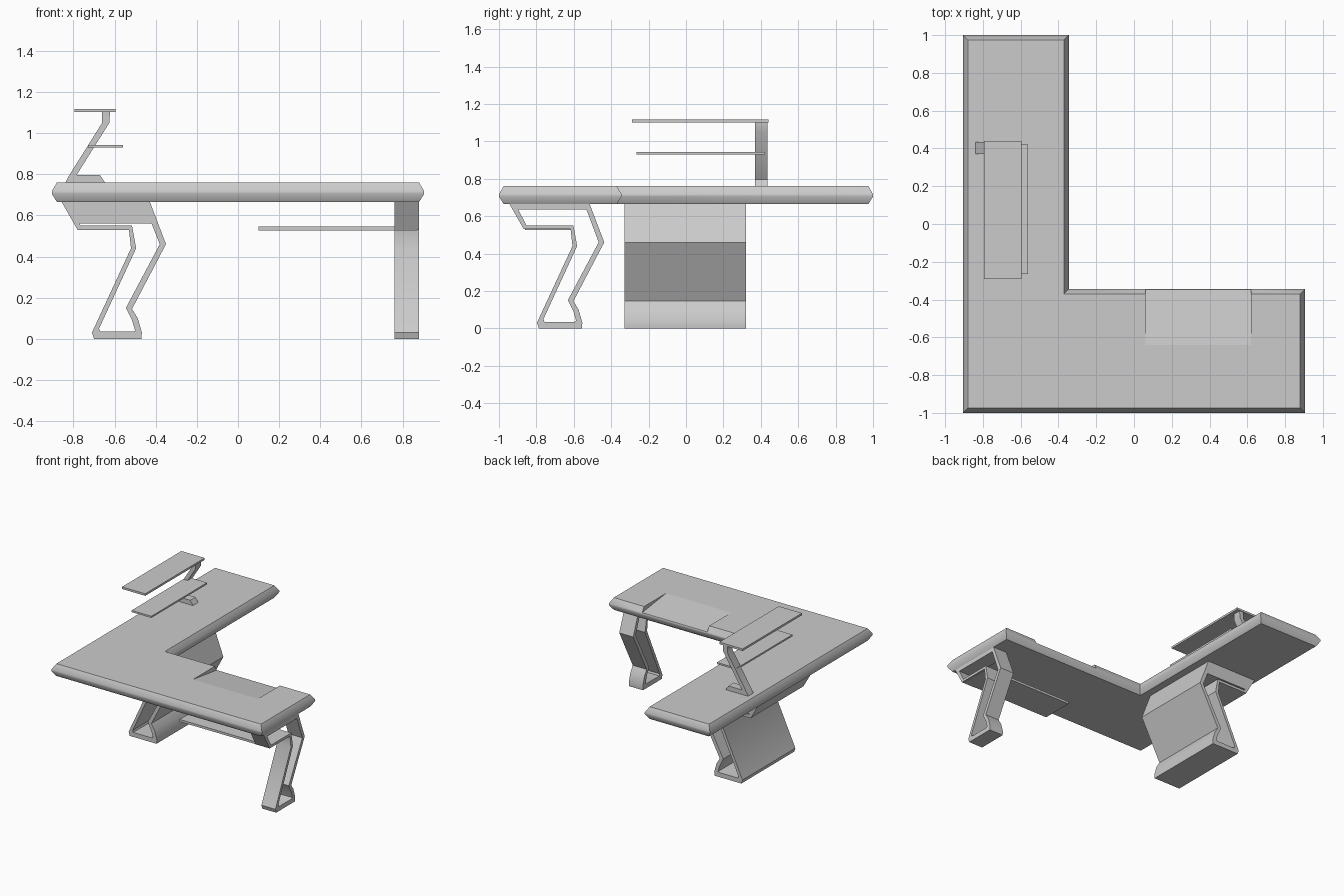
import bpy, bmesh, math

old = bpy.data.objects.get("Cube")
if old:
    bpy.data.objects.remove(old)

grey = bpy.data.materials.new("light_grey")
grey.use_nodes = True
grey.diffuse_color = (0.6, 0.6, 0.6, 1)
grey.node_tree.nodes["Principled BSDF"].inputs["Base Color"].default_value = (0.6, 0.6, 0.6, 1)


def make(name, verts, faces, angle=35):
    mesh = bpy.data.meshes.new(name)
    mesh.from_pydata(verts, [], faces)
    bm = bmesh.new()
    bm.from_mesh(mesh)
    bmesh.ops.recalc_face_normals(bm, faces=bm.faces)
    bm.to_mesh(mesh)
    bm.free()
    mesh.materials.append(grey)
    obj = bpy.data.objects.new(name, mesh)
    bpy.context.collection.objects.link(obj)
    smooth(obj, angle)
    return obj


def smooth(obj, angle):
    bpy.ops.object.select_all(action='DESELECT')
    obj.select_set(True)
    bpy.context.view_layer.objects.active = obj
    bpy.ops.object.shade_smooth_by_angle(angle=math.radians(angle))


def prism(name, profile, lo, hi, place):
    """Extrude a closed 2D profile between two depths."""
    n = len(profile)
    verts = [place(u, d, z) for d in (lo, hi) for u, z in profile]
    faces = [(i, (i + 1) % n, n + (i + 1) % n, n + i) for i in range(n)]
    faces += [tuple(range(n)), tuple(range(n, 2 * n))]
    return make(name, verts, faces)


def frame(name, outer, inner, lo, hi, place):
    """Extrude a closed loop with a matching opening between two depths."""
    n = len(outer)
    verts = [place(u, d, z) for d in (lo, hi) for ring in (outer, inner) for u, z in ring]
    faces = []
    for i in range(n):
        j = (i + 1) % n
        for a, b in ((0, n), (2 * n, 3 * n), (0, 2 * n), (n, 3 * n)):
            faces.append((a + i, a + j, b + j, b + i))
    return make(name, verts, faces)


def slab(name, x, y, z):
    return prism(name, [(x[0], z[0]), (x[1], z[0]), (x[1], z[1]), (x[0], z[1])],
                 y[0], y[1], along_y)


def along_y(u, d, z):
    return (u, d, z)


def along_x(u, d, z):
    return (d, u - 0.087, z)


# L-shaped desktop with a pointed edge
def outline(inset, z):
    a, b, c = 0.905 - inset, 1 - inset, 0.345 + inset
    return [(-a, -b, z), (a, -b, z), (a, -c, z), (-c, -c, z), (-c, b, z), (-a, b, z)]


rings = [outline(0.025, 0.665), outline(0, 0.705), outline(0, 0.718), outline(0.025, 0.76)]
faces = [(6 * k + i, 6 * k + (i + 1) % 6, 6 * k + 6 + (i + 1) % 6, 6 * k + 6 + i)
         for k in range(3) for i in range(6)]
for k in (0, 18):
    faces += [(k, k + 1, k + 2, k + 3), (k, k + 3, k + 4, k + 5)]
desktop = make("desktop", [v for r in rings for v in r], faces)

# Sloped recess at the back edge of the short arm
cutter = prism("recess_cutter", [(-0.64, 0.76), (-0.30, 0.715), (-0.30, 0.85), (-0.64, 0.85)],
               0.06, 0.62, lambda u, d, z: (d, u, z))
cutter.hide_render = True
cut = desktop.modifiers.new("recess", 'BOOLEAN')
cut.object = cutter
cut.operation = 'DIFFERENCE'
cut.solver = 'EXACT'
bpy.context.view_layer.objects.active = desktop
bpy.ops.object.modifier_apply(modifier=cut.name)
bpy.data.objects.remove(cutter)
smooth(desktop, 58)

# Bent loop legs: a wide one under the long arm, a narrow one under the short arm
outer = [(-0.86, 0.67), (-0.78, 0.53), (-0.53, 0.53), (-0.52, 0.44), (-0.71, 0.03), (-0.70, 0),
         (-0.47, 0), (-0.467, 0.03), (-0.487, 0.1), (-0.515, 0.145), (-0.35, 0.46), (-0.43, 0.67)]
inner = [(-0.765, 0.55), (-0.515, 0.55), (-0.495, 0.44), (-0.675, 0.05), (-0.67, 0.035),
         (-0.51, 0.035), (-0.5, 0.04), (-0.515, 0.09), (-0.545, 0.15), (-0.38, 0.46)]
frame("wide_leg", outer, [(-0.77, 0.56)] + inner + [(-0.42, 0.56)], -0.33, 0.32, along_y)
frame("narrow_leg", outer, [(-0.81, 0.635)] + inner + [(-0.445, 0.635)], 0.76, 0.88, along_x)

# Tray below the short arm
slab("under_tray", (0.1, 0.87), (-0.86, -0.61), (0.527, 0.545))

# Shelf stand with foot, leaning arm and two shelves
prism("shelf_stand", [(-0.84, 0.758), (-0.82, 0.795), (-0.66, 1.05), (-0.66, 1.105), (-0.622, 1.105),
                      (-0.625, 1.05), (-0.785, 0.795), (-0.67, 0.795), (-0.645, 0.758)],
      0.37, 0.435, along_y)
slab("upper_shelf", (-0.795, -0.595), (-0.29, 0.44), (1.102, 1.118))
slab("lower_shelf", (-0.73, -0.56), (-0.265, 0.42), (0.93, 0.943))
